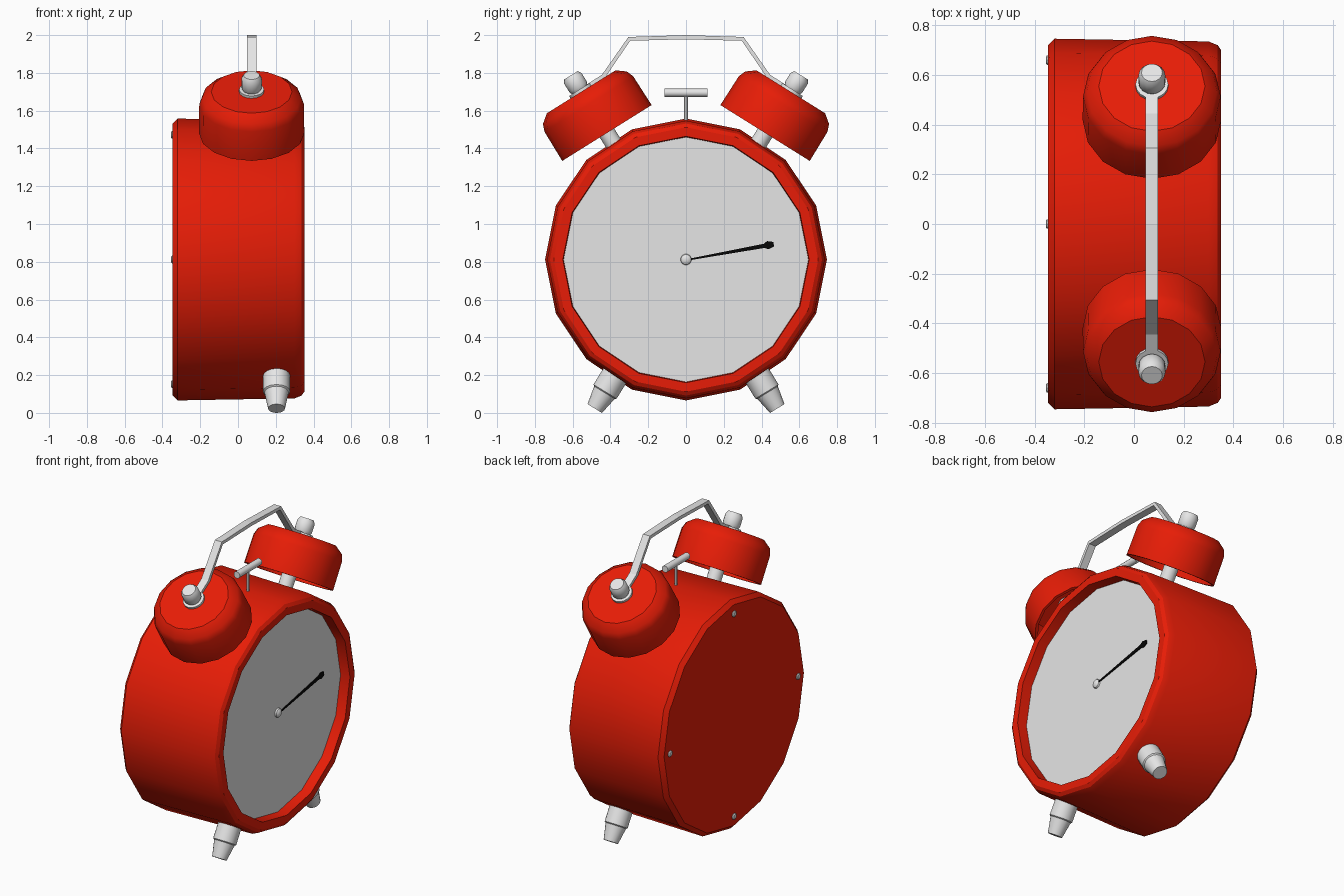
import bpy, bmesh, math
from mathutils import Vector

if "Cube" in bpy.data.objects:
    bpy.data.objects.remove(bpy.data.objects["Cube"], do_unlink=True)


def material(name, rgb, rough=0.5):
    m = bpy.data.materials.new(name)
    m.use_nodes = True
    m.diffuse_color = (*rgb, 1)
    bsdf = m.node_tree.nodes["Principled BSDF"]
    bsdf.inputs["Base Color"].default_value = (*rgb, 1)
    bsdf.inputs["Roughness"].default_value = rough
    return m


RED = material("red paint", (0.80, 0.012, 0.002))
GREY = material("light grey", (0.79, 0.79, 0.79))
BLACK = material("black", (0.002, 0.002, 0.002))

CENTRE = Vector((0, 0, 0.812))
BELL_TILT = math.radians(32)
FOOT_TILT = math.radians(31.5)


def finish(name, bm, mat, smooth=True):
    bmesh.ops.recalc_face_normals(bm, faces=bm.faces)
    mesh = bpy.data.meshes.new(name)
    bm.to_mesh(mesh)
    bm.free()
    mesh.materials.append(mat)
    obj = bpy.data.objects.new(name, mesh)
    bpy.context.collection.objects.link(obj)
    if smooth:
        bpy.ops.object.select_all(action="DESELECT")
        obj.select_set(True)
        bpy.context.view_layer.objects.active = obj
        bpy.ops.object.shade_smooth_by_angle(angle=math.radians(32))
    return obj


def lathe(name, profile, origin, axis, mat, sides=16):
    """Closed solid of revolution; profile holds (distance along axis, radius)."""
    axis = Vector(axis).normalized()
    u = Vector((0, 0, 1)) if abs(axis.x) > 0.9 else Vector((1, 0, 0))
    v = axis.cross(u)
    bm = bmesh.new()
    rings = []
    for h, r in profile:
        ring = []
        for i in range(sides):
            a = math.tau * i / sides
            ring.append(bm.verts.new(Vector(origin) + axis * h + (u * math.cos(a) + v * math.sin(a)) * r))
        rings.append(ring)
    for a, b in zip(rings, rings[1:]):
        for i in range(sides):
            j = (i + 1) % sides
            bm.faces.new((a[i], a[j], b[j], b[i]))
    bm.faces.new(rings[0])
    bm.faces.new(rings[-1])
    return finish(name, bm, mat)


def prism(name, outline, offset, mat):
    """Extrude a flat outline by an offset."""
    bm = bmesh.new()
    face = bm.faces.new([bm.verts.new(p) for p in outline])
    new = bmesh.ops.extrude_face_region(bm, geom=[face])["geom"]
    bmesh.ops.translate(bm, vec=offset, verts=[e for e in new if isinstance(e, bmesh.types.BMVert)])
    return finish(name, bm, mat, smooth=False)


# Case with bevelled back edge, rounded front rim and recessed front
lathe("case", [(-0.346, 0.72), (-0.32, 0.746), (0.30, 0.735), (0.337, 0.72),
               (0.351, 0.70), (0.351, 0.652), (0.283, 0.648)], CENTRE, (1, 0, 0), RED)
lathe("dial", [(0.280, 0.648), (0.286, 0.648)], CENTRE, (1, 0, 0), GREY)
lathe("dial_hub", [(0.284, 0.030), (0.296, 0.027), (0.303, 0.018), (0.306, 0.006)],
      CENTRE, (1, 0, 0), GREY)

# Hand with an arrow tip, lying just above the dial
angle = math.radians(10.3)
along = Vector((0, math.cos(angle), math.sin(angle)))
across = Vector((0, -math.sin(angle), math.cos(angle)))
half = [(0.02, 0.004), (0.42, 0.011), (0.44, 0.022), (0.472, 0.012)]
outline = [CENTRE + Vector((0.290, 0, -0.003)) + along * d + across * w
           for d, w in half + [(d, -w) for d, w in reversed(half)]]
prism("hand", outline, Vector((0.006, 0, 0)), BLACK)

# Four screws on the back
for i in range(4):
    a = math.tau * i / 4
    spot = CENTRE + Vector((0, math.sin(a), math.cos(a))) * 0.66
    lathe(f"back_screw_{i + 1}", [(0.335, 0.02), (0.35, 0.02), (0.355, 0.014)], spot, (-1, 0, 0), GREY, 10)

# Bells, posts, knobs and feet on both sides
bell_centre = CENTRE + Vector((0.072, 0, 0))
foot_centre = CENTRE + Vector((0.204, 0, 0))
for side, s in (("left", 1), ("right", -1)):
    up = Vector((0, s * math.sin(BELL_TILT), math.cos(BELL_TILT)))
    down = Vector((0, s * math.sin(FOOT_TILT), -math.cos(FOOT_TILT)))
    lathe(f"bell_post_{side}", [(0.66, 0.045), (1.03, 0.045)], bell_centre, up, GREY)
    lathe(f"bell_{side}", [(1.025, 0.20), (0.975, 0.255), (0.79, 0.262), (0.79, 0.279),
                           (0.97, 0.277), (1.01, 0.262), (1.047, 0.214)], bell_centre, up, RED)
    lathe(f"bell_washer_{side}", [(1.04, 0.066), (1.062, 0.066)], bell_centre, up, GREY)
    lathe(f"bell_knob_{side}", [(1.06, 0.046), (1.075, 0.054), (1.13, 0.054), (1.15, 0.042)],
          bell_centre, up, GREY)
    lathe(f"foot_{side}", [(0.66, 0.072), (0.82, 0.072), (0.826, 0.064), (0.925, 0.045)],
          foot_centre, down, GREY)

# Bent strap handle joining the two bells
path = [(-0.57, 1.71), (-0.445, 1.79), (-0.305, 1.99), (0, 2.0)]
path += [(-y, z) for y, z in reversed(path[:-1])]
points = [Vector((0.047, y, z)) for y, z in path]
lower = []
for i, p in enumerate(points):
    run = points[min(i + 1, len(points) - 1)] - points[max(i - 1, 0)]
    lower.append(p + Vector((0, run.z, -run.y)).normalized() * 0.022)
prism("handle", points + lower[::-1], Vector((0.05, 0, 0)), GREY)

# Striker between the bells
lathe("striker_rod", [(1.5, 0.01), (1.69, 0.01)], (0.072, 0, 0), (0, 0, 1), GREY, 8)
lathe("striker_head", [(-0.115, 0.022), (0.115, 0.022)], (0.072, 0, 1.695), (0, 1, 0), GREY, 12)
